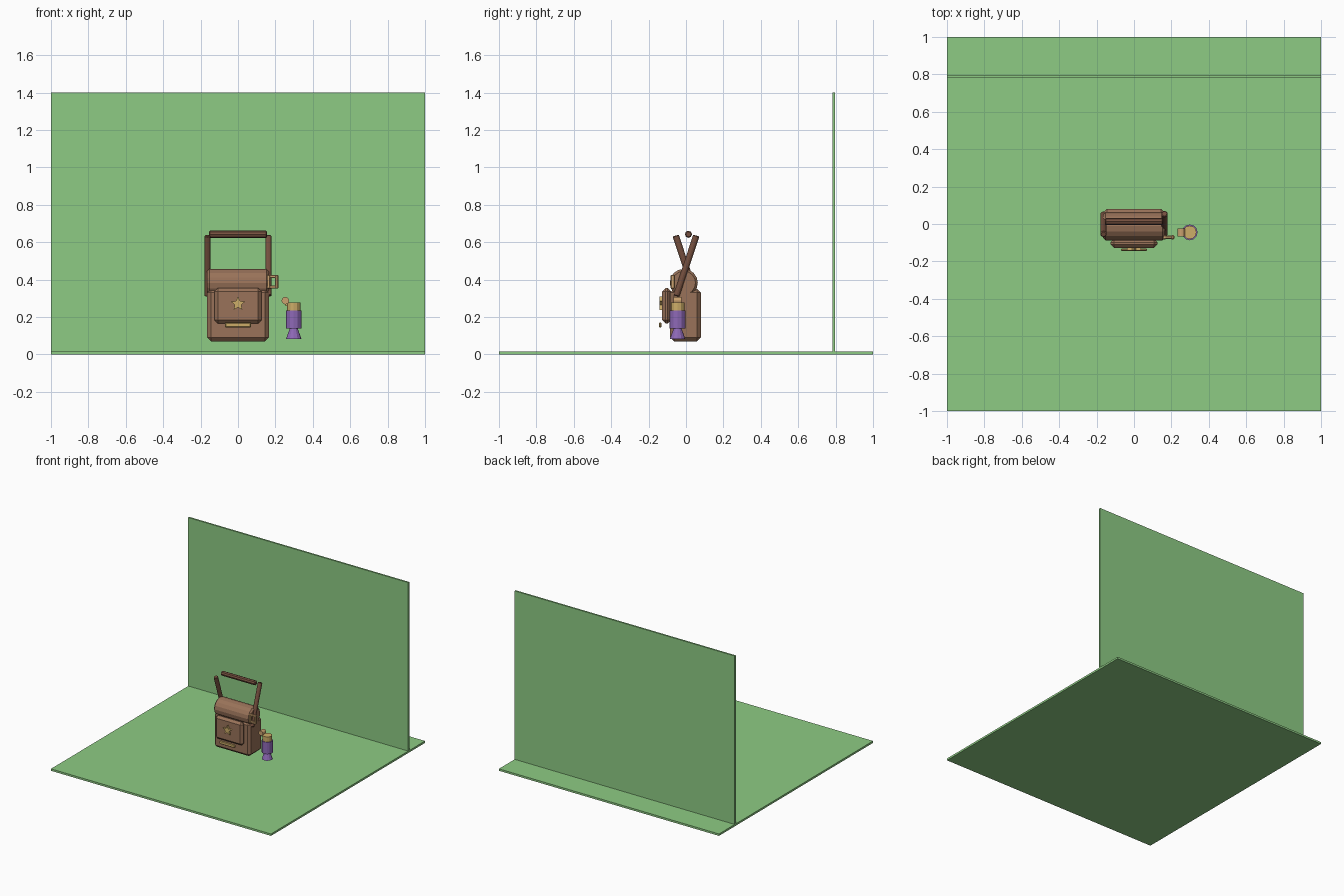
import bpy, bmesh, math
from mathutils import Vector

cube = bpy.data.objects.get("Cube")
if cube:
    bpy.data.objects.remove(cube, do_unlink=True)


def material(name, rgb):
    m = bpy.data.materials.new(name)
    m.use_nodes = True
    m.diffuse_color = (*rgb, 1)
    bsdf = next(n for n in m.node_tree.nodes if n.type == 'BSDF_PRINCIPLED')
    bsdf.inputs["Base Color"].default_value = (*rgb, 1)
    return m


GREEN = material("backdrop green", (0.27, 0.60, 0.23))
LEATHER = material("leather brown", (0.32, 0.17, 0.10))
DARK = material("dark strap brown", (0.18, 0.08, 0.05))
GOLD = material("gold", (0.61, 0.42, 0.14))
COPPER = material("buckle tan", (0.60, 0.36, 0.16))
PURPLE = material("purple glass", (0.27, 0.14, 0.47))


def finish(name, bm, mat, bevel=0):
    bmesh.ops.recalc_face_normals(bm, faces=bm.faces)
    if bevel:
        sharp = [e for e in bm.edges if e.calc_face_angle(0) > 0.8]
        bmesh.ops.bevel(bm, geom=sharp, offset=bevel, segments=1,
                        affect='EDGES', clamp_overlap=True)
    mesh = bpy.data.meshes.new(name)
    bm.to_mesh(mesh)
    bm.free()
    mesh.materials.append(mat)
    ob = bpy.data.objects.new(name, mesh)
    bpy.context.collection.objects.link(ob)
    return ob


def box(name, low, high, mat, bevel=0):
    """Box between two corners, with optional chamfers."""
    low, high = Vector(low), Vector(high)
    bm = bmesh.new()
    bmesh.ops.create_cube(bm, size=1)
    for v in bm.verts:
        v.co = (low + high) / 2 + v.co * (high - low)
    return finish(name, bm, mat, bevel)


def rod(name, start, end, r1, mat, r2=None, sides=12, bevel=0):
    """Cylinder or cone running between two points."""
    start, end = Vector(start), Vector(end)
    axis = end - start
    bm = bmesh.new()
    bmesh.ops.create_cone(bm, cap_ends=True, segments=sides, radius1=r1,
                          radius2=r1 if r2 is None else r2, depth=axis.length)
    turn = Vector((0, 0, 1)).rotation_difference(axis)
    for v in bm.verts:
        v.co = turn @ v.co + (start + end) / 2
    return finish(name, bm, mat, bevel)


def plate(name, points, y_front, depth, mat):
    """Flat outline in x and z, extruded backwards."""
    bm = bmesh.new()
    face = bm.faces.new([bm.verts.new((x, y_front, z)) for x, z in points])
    out = bmesh.ops.extrude_face_region(bm, geom=[face])
    for v in out["geom"]:
        if isinstance(v, bmesh.types.BMVert):
            v.co.y += depth
    return finish(name, bm, mat)


# Backdrop
box("floor", (-1, -1, 0), (1, 1, 0.016), GREEN)
box("back_wall", (-1, 0.782, 0.016), (1, 0.796, 1.4), GREEN)

# Bag body, rounded lid and front pocket
box("bag_body", (-0.165, -0.085, 0.07), (0.165, 0.08, 0.35), LEATHER, 0.02)
rod("bag_lid", (-0.165, -0.012, 0.382), (0.165, -0.012, 0.382), 0.075, LEATHER,
    sides=16, bevel=0.012)
box("front_pocket", (-0.125, -0.127, 0.165), (0.125, -0.08, 0.355), LEATHER, 0.018)

# Star badge and clasp
star = []
for i in range(10):
    a = math.pi / 2 + i * math.pi / 5
    r = 0.018 if i % 2 else 0.04
    star.append((r * math.cos(a), 0.27 + r * math.sin(a)))
plate("star_badge", star, -0.143, 0.018, GOLD)
box("pocket_clasp", (-0.07, -0.145, 0.143), (0.07, -0.13, 0.17), GOLD, 0.005)

# Leaning straps and the handle
for side, name in ((1, "left_strap"), (-1, "right_strap")):
    rod(name, (side * 0.163, side * -0.052, 0.312), (side * 0.163, side * 0.055, 0.635),
        0.017, DARK, bevel=0.004)
rod("handle", (-0.155, 0.013, 0.642), (0.155, 0.013, 0.642), 0.019, DARK,
    sides=8, bevel=0.005)

# Square buckle
for i, s in enumerate((-1, 1)):
    x, z = 0.185 + s * 0.022, 0.388 + s * 0.028
    box(("buckle_inner_bar", "buckle_outer_bar")[i], (x - 0.009, -0.082, 0.351),
        (x + 0.009, -0.06, 0.425), COPPER, 0.004)
    box(("buckle_lower_bar", "buckle_upper_bar")[i], (0.165, -0.08, z - 0.009),
        (0.205, -0.062, z + 0.009), COPPER, 0.004)

# Lantern bottle
bx, by = 0.298, -0.045
rod("bottle_base", (bx, by, 0.083), (bx, by, 0.142), 0.041, PURPLE, r2=0.02)
rod("bottle_body", (bx, by, 0.137), (bx, by, 0.235), 0.042, PURPLE)
rod("bottle_cap", (bx, by, 0.233), (bx, by, 0.277), 0.036, GOLD)
rod("cap_knob", (0.253, by - 0.022, 0.287), (0.253, by + 0.022, 0.287), 0.02, COPPER)
box("knob_arm", (0.255, by - 0.012, 0.258), (0.285, by + 0.012, 0.275), GOLD)
